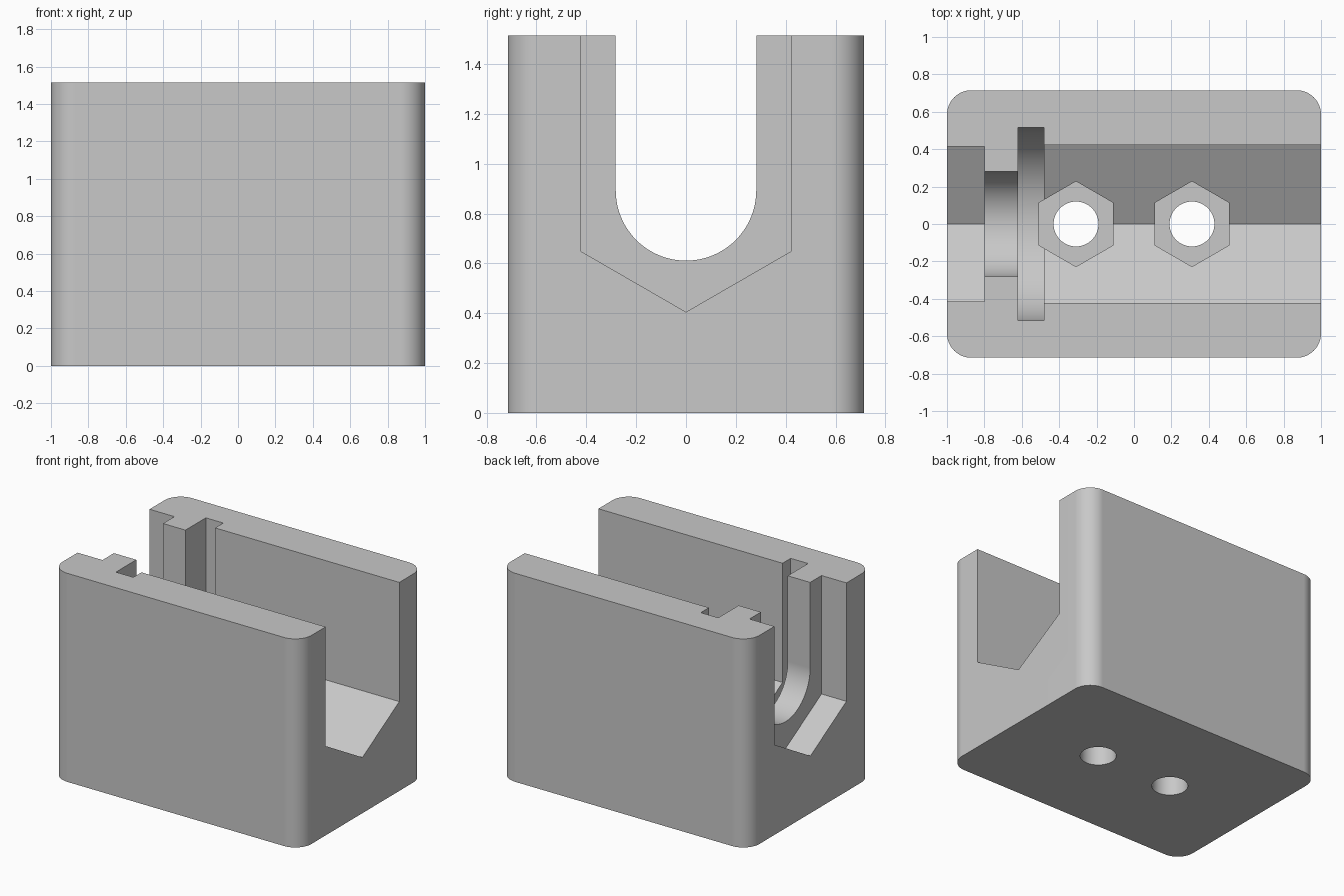
import bpy
import bmesh
import math

cube = bpy.data.objects.get("Cube")
if cube:
    bpy.data.objects.remove(cube, do_unlink=True)

LENGTH, WIDTH, HEIGHT, CORNER = 2.0, 1.43, 1.515, 0.13
AXIS_Z = 0.893      # height of the channel axis

grey = bpy.data.materials.new("plain grey")
grey.use_nodes = True
colour = (0.58, 0.58, 0.58, 1)
grey.diffuse_color = colour
grey.node_tree.nodes["Principled BSDF"].inputs["Base Color"].default_value = colour


def prism(name, outline, offset):
    """Extrude a closed 3D outline along an offset vector."""
    bm = bmesh.new()
    face = bm.faces.new([bm.verts.new(p) for p in outline])
    top = bmesh.ops.extrude_face_region(bm, geom=[face])
    verts = [v for v in top["geom"] if isinstance(v, bmesh.types.BMVert)]
    bmesh.ops.translate(bm, verts=verts, vec=offset)
    bmesh.ops.recalc_face_normals(bm, faces=bm.faces)
    mesh = bpy.data.meshes.new(name)
    bm.to_mesh(mesh)
    bm.free()
    mesh.materials.append(grey)
    obj = bpy.data.objects.new(name, mesh)
    bpy.context.collection.objects.link(obj)
    return obj


def slot(name, x0, x1, radius, degrees):
    """Open-topped slot whose floor follows the given arc angles."""
    arc = [(radius * math.cos(math.radians(a)), AXIS_Z + radius * math.sin(math.radians(a)))
           for a in degrees]
    top = HEIGHT + 0.2
    outline = [(arc[0][0], top)] + arc + [(arc[-1][0], top)]
    return prism(name, [(x0, y, z) for y, z in outline], (x1 - x0, 0, 0))


def upright(name, x, radius, sides, z0, z1):
    """Vertical prism with a corner pointing along y."""
    ring = [math.pi / 2 + 2 * math.pi * i / sides for i in range(sides)]
    return prism(name, [(x + radius * math.cos(a), radius * math.sin(a), z0) for a in ring],
                 (0, 0, z1 - z0))


# Block with rounded upright corners
outline = []
for quarter, (sx, sy) in enumerate([(1, 1), (-1, 1), (-1, -1), (1, -1)]):
    for i in range(17):
        a = math.pi / 2 * (quarter + i / 16)
        outline.append((sx * (LENGTH / 2 - CORNER) + CORNER * math.cos(a),
                        sy * (WIDTH / 2 - CORNER) + CORNER * math.sin(a), 0))
block = prism("holder_block", outline, (0, 0, HEIGHT))

# Channel, collar and neck slots
vee = [210, 270, 330]
round_floor = [180 + 180 * i / 48 for i in range(49)]
cutters = [
    slot("end_channel_cutter", -1.2, -0.80, 0.477, vee),
    slot("main_channel_cutter", -0.55, 1.2, 0.488, vee),
    slot("collar_groove_cutter", -0.62, -0.48, 0.516, round_floor),
    slot("neck_slot_cutter", -0.9, -0.56, 0.282, round_floor),
]
# Nut pockets and screw holes
for x in (-0.31, 0.31):
    cutters.append(upright("nut_pocket_cutter", x, 0.228, 6, 0.2, 0.8))
    cutters.append(upright("screw_hole_cutter", x, 0.12, 48, -0.2, 0.5))

bpy.ops.object.select_all(action="DESELECT")
block.select_set(True)
bpy.context.view_layer.objects.active = block
for cutter in cutters:
    cutter.hide_render = True
    cut = block.modifiers.new("cut", "BOOLEAN")
    cut.operation = "DIFFERENCE"
    cut.solver = "EXACT"
    cut.object = cutter
    bpy.ops.object.modifier_apply(modifier=cut.name)
    bpy.data.objects.remove(cutter, do_unlink=True)

# Smooth curves, flat planes
bpy.ops.object.shade_smooth_by_angle(angle=math.radians(25))
weighted = block.modifiers.new("weighted normals", "WEIGHTED_NORMAL")
weighted.keep_sharp = True
